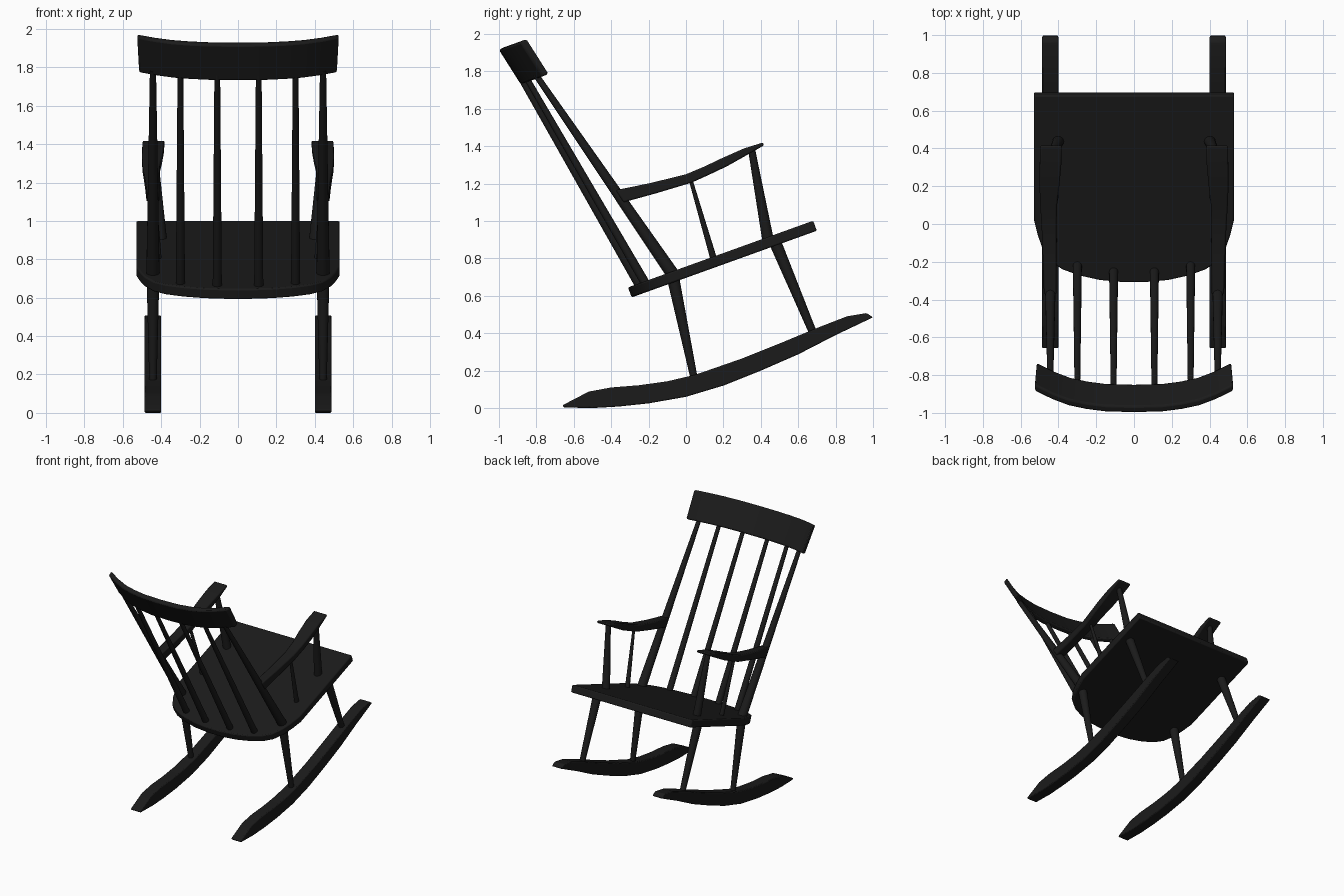
import bpy, bmesh, math
from mathutils import Vector

if "Cube" in bpy.data.objects:
    bpy.data.objects.remove(bpy.data.objects["Cube"])

black = bpy.data.materials.new("black_paint")
black.diffuse_color = (0.011, 0.011, 0.011, 1)
black.use_nodes = True
black.node_tree.nodes["Principled BSDF"].inputs["Base Color"].default_value = black.diffuse_color


def finish(bm, name, mirror=False, bevel=0.0):
    bmesh.ops.recalc_face_normals(bm, faces=bm.faces)
    me = bpy.data.meshes.new(name)
    bm.to_mesh(me)
    bm.free()
    ob = bpy.data.objects.new(name, me)
    bpy.context.collection.objects.link(ob)
    me.materials.append(black)
    bpy.ops.object.select_all(action='DESELECT')
    ob.select_set(True)
    bpy.context.view_layer.objects.active = ob
    bpy.ops.object.shade_smooth_by_angle(angle=math.radians(35))
    if bevel:
        b = ob.modifiers.new("Bevel", 'BEVEL')
        b.width, b.segments, b.limit_method = bevel, 2, 'ANGLE'
        b.angle_limit = math.radians(40)
    if mirror:
        ob.modifiers.new("Mirror", 'MIRROR')
    return ob


def loft(name, sections, **kw):
    bm = bmesh.new()
    rings = [[bm.verts.new(p) for p in s] for s in sections]
    n = len(rings[0])
    for a, b in zip(rings, rings[1:]):
        for i in range(n):
            j = (i + 1) % n
            bm.faces.new((a[i], a[j], b[j], b[i]))
    bm.faces.new(rings[0])
    bm.faces.new(rings[-1])
    return finish(bm, name, **kw)


def rod(name, p0, p1, r0, r1, sides=16):
    # tapered round stick, mirrored to the other side
    p0, p1 = Vector(p0), Vector(p1)
    d = (p1 - p0).normalized()
    u = Vector((1, 0, 0))
    u = (u - d * u.dot(d)).normalized()
    v = d.cross(u)
    ang = [2 * math.pi * i / sides for i in range(sides)]
    ring = lambda c, r: [c + (u * math.cos(a) + v * math.sin(a)) * r for a in ang]
    return loft(name, [ring(p0, r0), ring(p1, r1)], mirror=True)


# seat: rounded-back board tilted by 20 degrees
half = [(.53, .68), (.53, .02), (.51, -.06), (.485, -.13), (.44, -.2), (.38, -.242),
        (.29, -.275), (.18, -.299), (.06, -.31)]
outline = half + [(-x, y) for x, y in reversed(half)]
top = [Vector((x, y, .645 + (y + .31) * .36)) for x, y in outline]
down = Vector((0, .34, -.94)) * .057
loft("seat", [top, [p + down for p in top]], bevel=.008)

# rockers
lower = [(-.655, .003), (-.5, .0), (-.36, .008), (-.2, .025), (0, .06), (.2, .12), (.4, .2),
         (.6, .287), (.8, .39), (1.0, .485)]
upper = [(.965, .508), (.86, .49), (.7, .428), (.5, .345), (.3, .265), (.05, .178),
         (-.1, .143), (-.25, .122), (-.4, .11), (-.52, .088), (-.66, .015)]
prof = lower + upper
loft("rocker", [[(x, y, z) for y, z in prof] for x in (.4, .487)], mirror=True, bevel=.008)

# legs
rod("back_leg", (.443, -.07, .70), (.443, .045, .15), .033, .019)
rod("front_leg", (.443, .475, .89), (.443, .68, .40), .033, .021)

# back posts and spindles
rod("back_post", (.443, -.06, .70), (.443, -.805, 1.785), .035, .016)
rod("outer_spindle", (.30, -.21, .655), (.30, -.855, 1.77), .024, .015)
rod("inner_spindle", (.108, -.24, .64), (.108, -.885, 1.765), .024, .015)

# headrest: four-sided section swept along a bow
bow = [(0, 0), (.15, .004), (.25, .017), (.34, .036), (.43, .07), (.52, .115)]
bow = [(-x, d) for x, d in reversed(bow[1:])] + bow
sect = [(-.883, 1.73, .99), (-1.0, 1.915, 1.01), (-.965, 1.933, 1.01), (-.847, 1.747, .99)]
loft("headrest", [[(x * k, y + d, z + d * .36) for y, z, k in sect] for x, d in bow],
     bevel=.01)

# armrests: y and z of top and bottom, centre x, half width
arm = [(-.375, 1.165, -.335, 1.10, .443, .034), (-.19, 1.203, -.16, 1.148, .446, .036),
       (0, 1.25, .03, 1.205, .45, .04), (.1, 1.292, .125, 1.248, .452, .045),
       (.19, 1.335, .22, 1.293, .448, .052), (.31, 1.388, .33, 1.355, .442, .057),
       (.413, 1.42, .418, 1.405, .44, .057)]
loft("armrest", [[(c - w, a, b), (c + w, a, b), (c + w, e, f), (c - w, e, f)]
                 for a, b, e, f, c, w in arm], mirror=True, bevel=.008)

# arm supports
rod("arm_post", (.40, .44, .89), (.44, .352, 1.375), .031, .019)
rod("arm_spindle", (.415, .15, .79), (.443, .025, 1.22), .018, .010)
